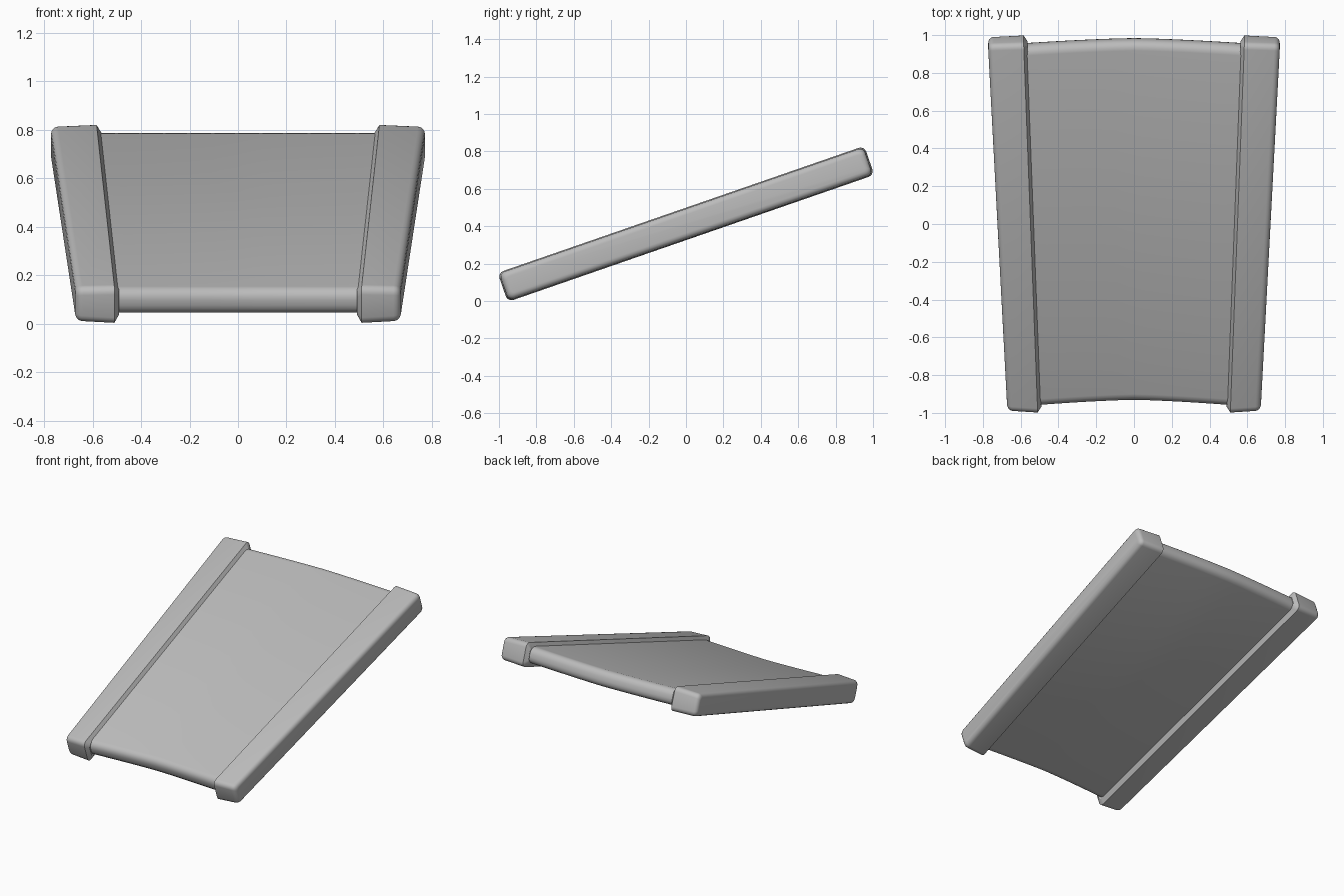
import bpy, bmesh, math
from mathutils import Matrix, Vector

cube = bpy.data.objects.get("Cube")
if cube:
    bpy.data.objects.remove(cube, do_unlink=True)

TILT = math.radians(19.1)
PLACE = Matrix.Translation((0, 0, 0.4125)) @ Matrix.Rotation(TILT, 4, 'X')

grey = bpy.data.materials.new("plain grey")
grey.use_nodes = True
colour = (0.5, 0.5, 0.5, 1)
grey.diffuse_color = colour
grey.node_tree.nodes["Principled BSDF"].inputs["Base Color"].default_value = colour


def rounded_rect(half_len, half_thick, radius, steps=4):
    """Side outline (along, up) with rounded corners."""
    pts = []
    for corner, (sy, sz) in enumerate([(1, 1), (-1, 1), (-1, -1), (1, -1)]):
        for i in range(steps + 1):
            a = math.pi / 2 * (corner + i / steps)
            pts.append((sy * (half_len - radius) + radius * math.cos(a),
                        sz * (half_thick - radius) + radius * math.sin(a)))
    return pts


def loft(name, rings):
    """Join matching rings of points across the width and cap both ends."""
    bm = bmesh.new()
    loops = [[bm.verts.new(PLACE @ Vector(p)) for p in ring] for ring in rings]
    count = len(loops[0])
    for a, b in zip(loops, loops[1:]):
        for i in range(count):
            j = (i + 1) % count
            bm.faces.new((a[i], a[j], b[j], b[i]))
    bm.faces.new(loops[0])
    bm.faces.new(loops[-1])
    bmesh.ops.recalc_face_normals(bm, faces=bm.faces)
    mesh = bpy.data.meshes.new(name)
    bm.to_mesh(mesh)
    bm.free()
    mesh.materials.append(grey)
    obj = bpy.data.objects.new(name, mesh)
    bpy.context.collection.objects.link(obj)
    bpy.ops.object.select_all(action='DESELECT')
    obj.select_set(True)
    bpy.context.view_layer.objects.active = obj
    bpy.ops.object.shade_smooth_by_angle(angle=math.radians(30))


# Side rails: chamfered inner rim, rounded outer rim, flaring towards the back
def rail(name, side):
    sections = [(0.527, 0.036, 1.012, 0.054, 0.025),
                (0.547, 0.036, 1.037, 0.082, 0.032)]
    edge = 0.03
    for i in range(5):
        a = math.pi / 2 * i / 4
        inset = edge * (1 - math.cos(a))
        sections.append((0.722 - edge * (1 - math.sin(a)), 0.05,
                         1.03 - inset, 0.077 - inset, 0.032 - inset * 0.5))
    loft(name, [[(side * (x + flare * y), y, z) for y, z in rounded_rect(l, h, r)]
                for x, flare, l, h, r in sections])


rail("left_rail", 1)
rail("right_rail", -1)

# Centre panel: rounded ends that bow towards the back along the middle
rings = []
for i in range(-6, 7):
    f = i / 6
    bow = 0.028 * (1 - abs(f) ** 1.4)
    rings.append([(f * (0.56 + 0.037 * y), y + bow * math.cos(TILT),
                   z + 0.004 - bow * math.sin(TILT))
                  for y, z in rounded_rect(1.007, 0.056, 0.045)])
loft("centre_panel", rings)
